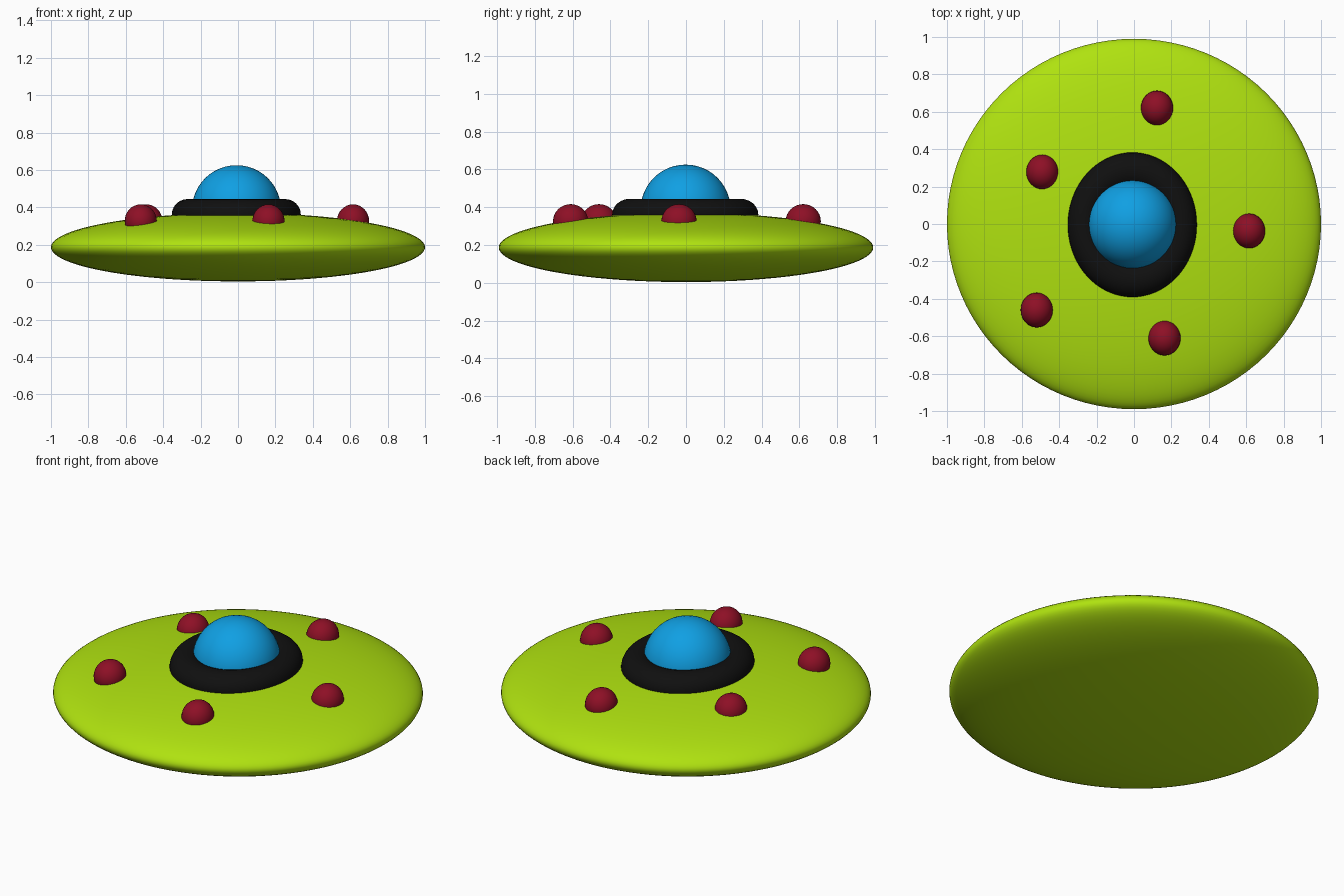
import bpy

if "Cube" in bpy.data.objects:
    bpy.data.objects.remove(bpy.data.objects["Cube"])


def material(name, rgb):
    m = bpy.data.materials.new(name)
    m.diffuse_color = (*rgb, 1)
    m.use_nodes = True
    m.node_tree.nodes["Principled BSDF"].inputs["Base Color"].default_value = m.diffuse_color
    return m


LIME = material("lime green", (0.43, 0.76, 0.005))
BLACK = material("black", (0.005, 0.005, 0.005))
BLUE = material("sky blue", (0.005, 0.35, 0.77))
RED = material("dark red", (0.27, 0.005, 0.019))


def finish(name, mat, scale):
    ob = bpy.context.object
    ob.name = name
    ob.scale = scale
    bpy.ops.object.transform_apply(location=False, rotation=False, scale=True)
    ob.data.materials.append(mat)
    bpy.ops.object.shade_smooth()
    return ob


def ellipsoid(name, mat, centre, radii, segments=48, rings=24):
    bpy.ops.mesh.primitive_uv_sphere_add(
        segments=segments, ring_count=rings, radius=1, location=centre)
    return finish(name, mat, radii)


# Flattened saucer hull
ellipsoid("saucer_hull", LIME, (0, 0, 0.187), (1, 0.99, 0.183), 96, 48)

# Collar around the cockpit, slightly longer front to back
bpy.ops.mesh.primitive_torus_add(
    major_segments=72, minor_segments=24, major_radius=0.26,
    minor_radius=0.085, location=(-0.009, -0.004, 0.362))
finish("cockpit_collar", BLACK, (1, 1.12, 0.97))

# Glass dome
ellipsoid("cockpit_dome", BLUE, (-0.008, -0.002, 0.388), (0.238, 0.238, 0.237))

# Lamps scattered round the upper hull
lamps = [(0.123, 0.62), (-0.49, 0.278), (-0.52, -0.46), (0.163, -0.61), (0.615, -0.037)]
for i, (x, y) in enumerate(lamps, 1):
    ellipsoid(f"hull_lamp_{i}", RED, (x, y, 0.326), (0.086, 0.093, 0.09), 32, 16)
